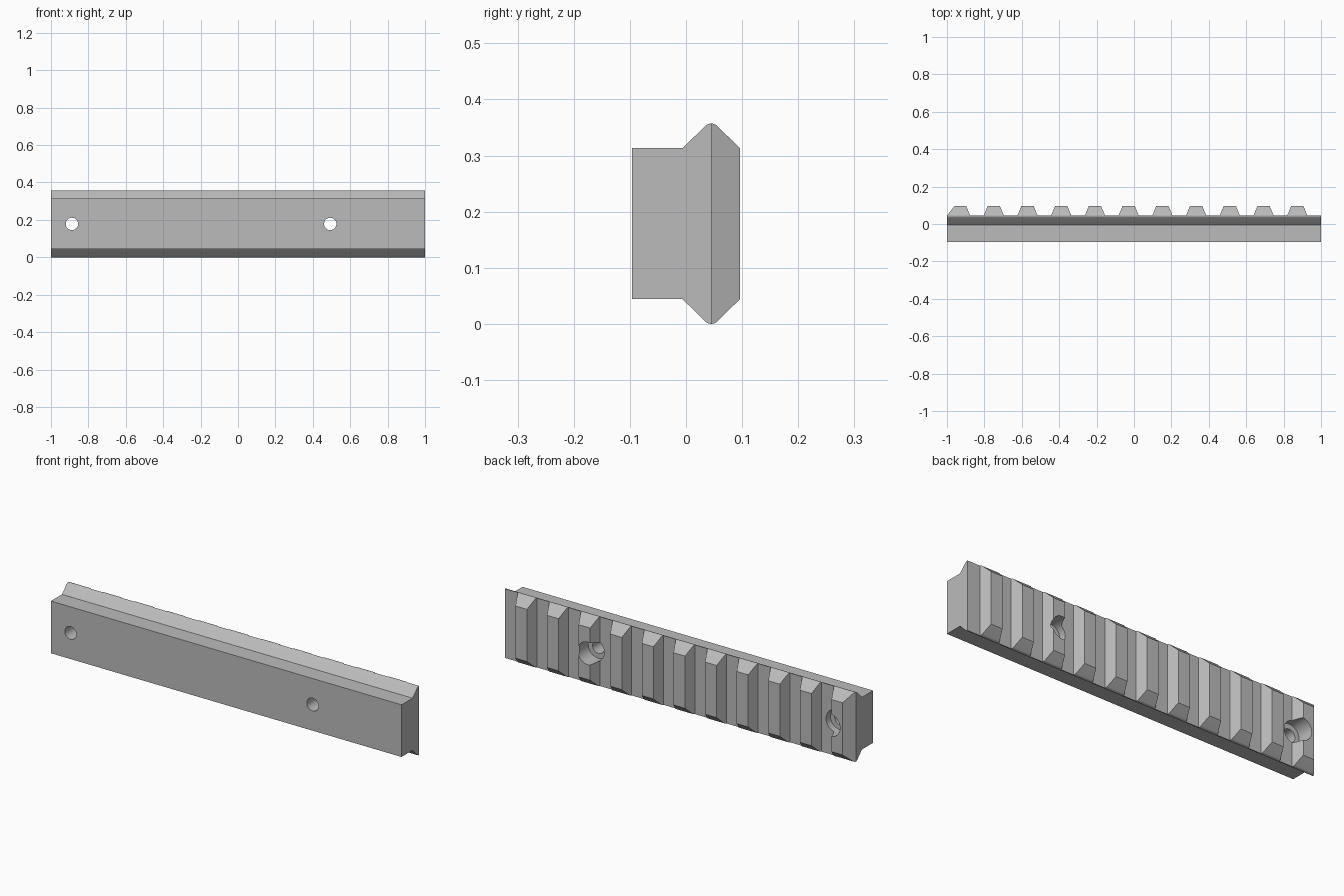
import bpy, bmesh, math
from mathutils import Matrix

cube = bpy.data.objects.get("Cube")
if cube:
    bpy.data.objects.remove(cube, do_unlink=True)

HEIGHT, TOP_Y, FLOOR_Y = 0.357, 0.096, 0.045
MID_Z = HEIGHT / 2
PITCH, FIRST_TOOTH = 0.1803, -0.93
HALF_TOP, HALF_BASE = 0.033, 0.054
TEETH = 11

grey = bpy.data.materials.new("metal grey")
grey.use_nodes = True
colour = (0.5, 0.5, 0.5, 1)
grey.diffuse_color = colour
grey.node_tree.nodes["Principled BSDF"].inputs["Base Color"].default_value = colour


def prism(bm, points, offset):
    """Extrude a closed outline of 3D points along an offset."""
    face = bm.faces.new([bm.verts.new(p) for p in points])
    new = bmesh.ops.extrude_face_region(bm, geom=[face])["geom"]
    bmesh.ops.translate(bm, vec=offset, verts=[v for v in new if isinstance(v, bmesh.types.BMVert)])


def finish(name, bm):
    bmesh.ops.recalc_face_normals(bm, faces=bm.faces)
    mesh = bpy.data.meshes.new(name)
    bm.to_mesh(mesh)
    bm.free()
    mesh.materials.append(grey)
    obj = bpy.data.objects.new(name, mesh)
    bpy.context.collection.objects.link(obj)
    return obj


def cut(target, bm, name):
    cutter = finish(name, bm)
    cutter.hide_render = True
    mod = target.modifiers.new(name, "BOOLEAN")
    mod.operation, mod.solver, mod.object = "DIFFERENCE", "EXACT", cutter
    bpy.context.view_layer.objects.active = target
    bpy.ops.object.modifier_apply(modifier=name)
    bpy.data.objects.remove(cutter, do_unlink=True)


# Rail body: mirrored cross-section with a rounded tip on each wing
radius = 0.016
tip = []
for i in range(9):
    a = math.radians(-135 + 90 * i / 8)
    tip.append((FLOOR_Y + radius * math.cos(a), radius + radius * math.sin(a)))
lower = [(-0.096, 0.044), (-0.006, 0.044)] + tip + [(TOP_Y, 0.044)]
outline = lower + [(y, HEIGHT - z) for y, z in reversed(lower)]
bm = bmesh.new()
prism(bm, [(-1, y, z) for y, z in outline], (2, 0, 0))
rail = finish("slotted_rail", bm)

# Tapered cross slots, the last one open to the end of the rail
bm = bmesh.new()
rise = 0.08
flare = (HALF_BASE - HALF_TOP) * rise / (TOP_Y - FLOOR_Y)
for i in range(TEETH):
    left = FIRST_TOOTH + i * PITCH + HALF_BASE
    right = left + PITCH - 2 * HALF_BASE
    if i == TEETH - 1:
        right = 1.1
    shape = [(left, FLOOR_Y), (right, FLOOR_Y),
             (right + flare, FLOOR_Y + rise), (left - flare, FLOOR_Y + rise)]
    prism(bm, [(x, y, -0.1) for x, y in shape], (0, 0, 0.6))

# Chamfer on the first tooth
chamfer = [(-1.04, -0.006), (-0.96, TOP_Y), (-0.944, 0.116), (-1.04, 0.116)]
chamfer = [(-1, FLOOR_Y), (-0.96, TOP_Y), (-0.944, 0.116), (-1.04, 0.116), (-1.04, FLOOR_Y)]
prism(bm, [(x, y, -0.1) for x, y in chamfer], (0, 0, 0.6))
cut(rail, bm, "slot_cutter")


# Screw holes with counterbores opening at the back
def bore(r, y0, y1, name):
    bm = bmesh.new()
    for x in (-0.888, 0.493):
        place = Matrix.Translation((x, (y0 + y1) / 2, MID_Z)) @ Matrix.Rotation(math.pi / 2, 4, "X")
        bmesh.ops.create_cone(bm, cap_ends=True, segments=40, radius1=r, radius2=r,
                              depth=y1 - y0, matrix=place)
    cut(rail, bm, name)


bore(0.033, -0.2, 0.2, "screw_hole_cutter")
bore(0.058, 0.01, 0.2, "counterbore_cutter")

bpy.ops.object.select_all(action="DESELECT")
rail.select_set(True)
bpy.context.view_layer.objects.active = rail
bpy.ops.object.shade_smooth_by_angle(angle=math.radians(30))
